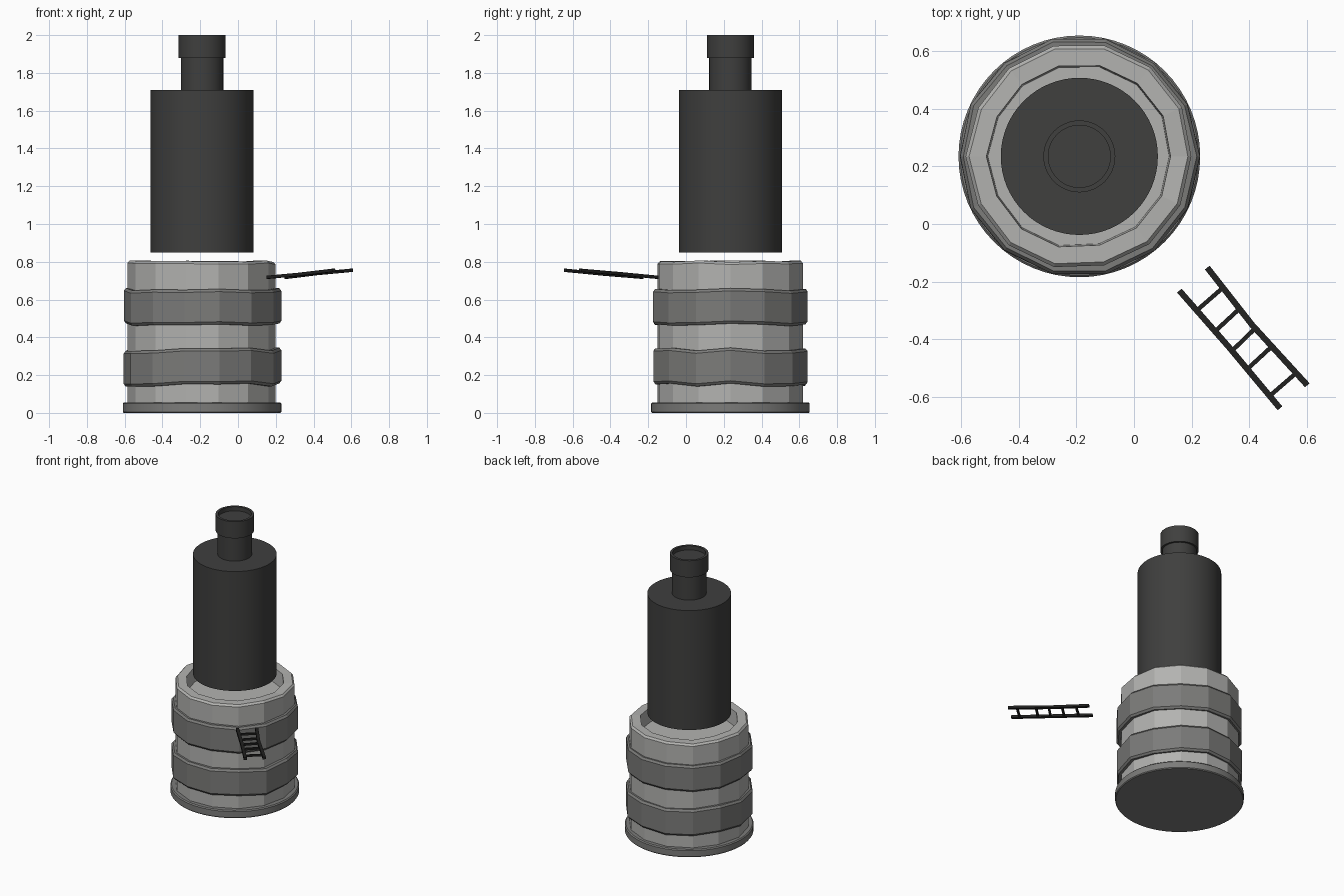
import bpy, bmesh, math, random
from mathutils import Vector

if "Cube" in bpy.data.objects:
    bpy.data.objects.remove(bpy.data.objects["Cube"])

random.seed(4)
CX, CY = -0.19, 0.235


def material(name, v):
    m = bpy.data.materials.new(name)
    m.diffuse_color = (v, v, v * 0.97, 1)
    m.use_nodes = True
    m.node_tree.nodes["Principled BSDF"].inputs["Base Color"].default_value = m.diffuse_color
    return m


DARK = material("dark_metal", 0.05)
STONE = material("pale_stone", 0.45)
BAND = material("grey_band", 0.2)
IRON = material("black_iron", 0.015)


def finish(name, bm, mat, smooth=False):
    bmesh.ops.recalc_face_normals(bm, faces=bm.faces)
    me = bpy.data.meshes.new(name)
    bm.to_mesh(me)
    bm.free()
    me.materials.append(mat)
    ob = bpy.data.objects.new(name, me)
    bpy.context.collection.objects.link(ob)
    if smooth:
        bpy.ops.object.select_all(action='DESELECT')
        ob.select_set(True)
        bpy.context.view_layer.objects.active = ob
        bpy.ops.object.shade_smooth_by_angle(angle=math.radians(35))
    return ob


def lathe(name, profile, sides, mat, smooth=False, closed=False, jr=0, jz=0):
    """Spin (radius, z) points; jr and jz wobble each column for a hewn look."""
    bm = bmesh.new()
    cols = [(2 * math.pi * (i + 0.5 * (not smooth)) / sides - math.pi / 2,
             random.uniform(-jr, jr), random.uniform(-jz, jz)) for i in range(sides)]
    rings = []
    for r, z in profile:
        rings.append([bm.verts.new((CX + (r + dr) * math.cos(a),
                                    CY + (r + dr) * math.sin(a),
                                    z + (dz if z > 0.06 else 0)))
                      for a, dr, dz in cols])
    n = len(rings)
    for k in range(n if closed else n - 1):
        a, b = rings[k], rings[(k + 1) % n]
        for i in range(sides):
            j = (i + 1) % sides
            bm.faces.new((a[i], a[j], b[j], b[i]))
    if not closed:
        bm.faces.new(rings[0])
        bm.faces.new(rings[-1])
    return finish(name, bm, mat, smooth)


# Round foot
lathe("base_disc", [(0.415, 0), (0.42, 0.006), (0.42, 0.049), (0.413, 0.056)],
      64, BAND, smooth=True)

# Faceted drum with a recessed top
lathe("stone_drum", [(0.392, 0.05), (0.392, 0.79), (0.38, 0.803),
                     (0.32, 0.803), (0.315, 0.70)],
      14, STONE, jr=0.004, jz=0.005)

# Two chunky bands round the drum
for name, z0, z1 in (("lower_band", 0.148, 0.337), ("upper_band", 0.468, 0.655)):
    lathe(name, [(0.38, z0), (0.406, z0), (0.417, z0 + 0.014),
                 (0.417, z1 - 0.014), (0.406, z1), (0.38, z1)],
          14, BAND, closed=True, jr=0.003, jz=0.009)

# Floating canister with neck and hollow cap
lathe("canister", [(0.273, 0.85), (0.273, 1.71)], 64, DARK, smooth=True)
lathe("neck", [(0.112, 1.70), (0.112, 1.89)], 48, DARK, smooth=True)
lathe("cap", [(0.125, 1.88), (0.125, 2.0), (0.108, 2.0), (0.108, 1.97)],
      48, DARK, smooth=True)


# Ladder
def bar(bm, p, q, w):
    p, q = Vector(p), Vector(q)
    d = q - p
    rot = d.to_track_quat('X', 'Z')
    geo = bmesh.ops.create_cube(bm, size=1)
    for v in geo["verts"]:
        v.co = (p + q) / 2 + rot @ Vector((v.co.x * d.length, v.co.y * w, v.co.z * w * 0.8))


A = [(0.158, -0.232, 0.718), (0.33, -0.428, 0.734), (0.507, -0.64, 0.755)]
B = [(0.255, -0.152, 0.718), (0.41, -0.35, 0.737), (0.602, -0.56, 0.755)]


def along(path, t):
    k = 0 if t < 0.5 else 1
    return Vector(path[k]).lerp(Vector(path[k + 1]), 2 * t - k)


for name, path in (("ladder_left_rail", A), ("ladder_right_rail", B)):
    bm = bmesh.new()
    bar(bm, path[0], path[1], 0.021)
    bar(bm, path[1], path[2], 0.021)
    finish(name, bm, IRON)

bm = bmesh.new()
for t in (0.175, 0.36, 0.53, 0.68, 0.9):
    bar(bm, along(A, t), along(B, t), 0.015)
finish("ladder_rungs", bm, IRON)
